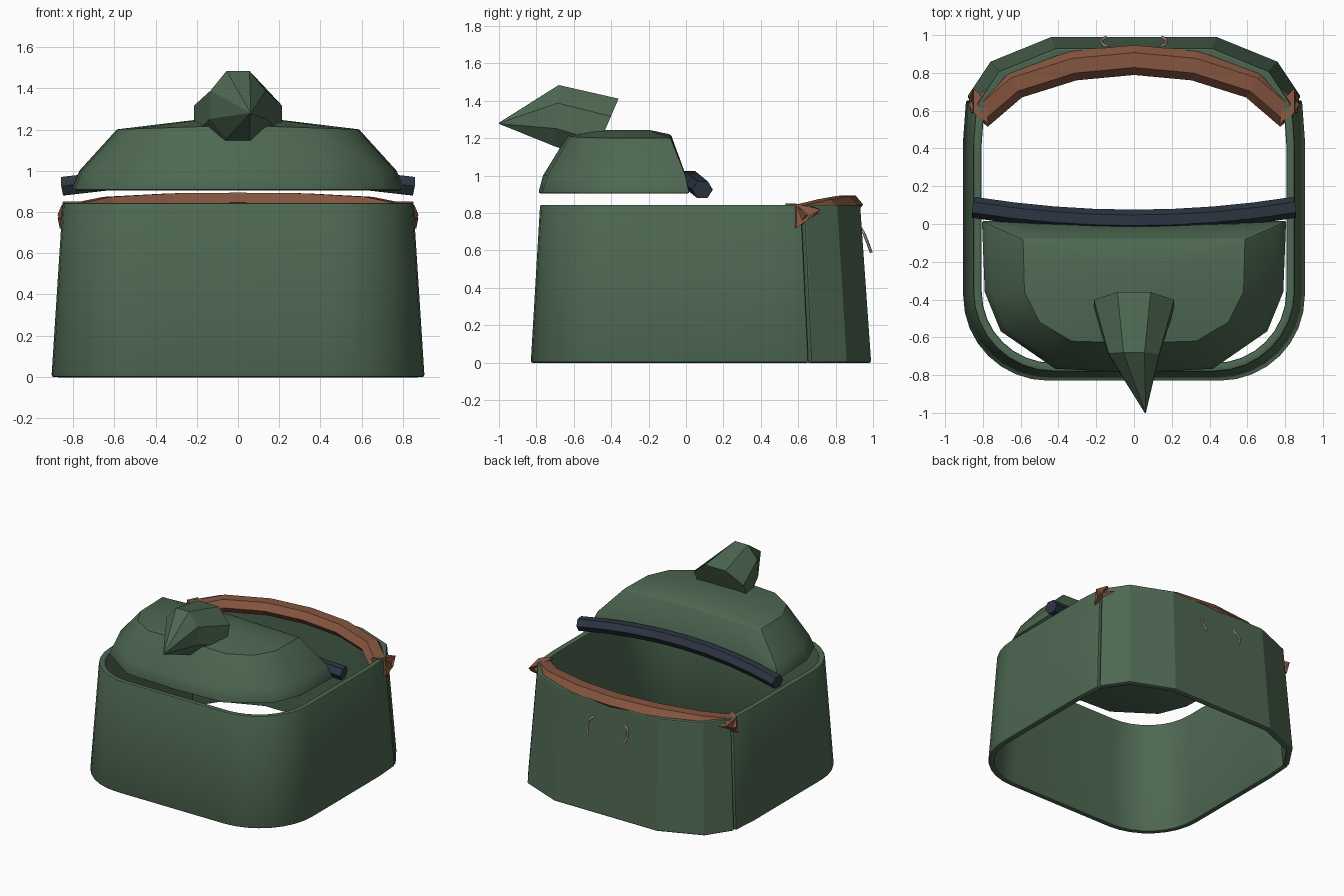
import bpy, bmesh, math
from mathutils import Vector

old = bpy.data.objects.get("Cube")
if old:
    bpy.data.objects.remove(old)


def material(name, rgb):
    m = bpy.data.materials.new(name)
    m.use_nodes = True
    m.diffuse_color = (*rgb, 1)
    bsdf = next(n for n in m.node_tree.nodes if n.type == 'BSDF_PRINCIPLED')
    bsdf.inputs["Base Color"].default_value = (*rgb, 1)
    return m


GREEN = material("olive green", (0.076, 0.138, 0.084))
BROWN = material("leather brown", (0.235, 0.09, 0.05))
NAVY = material("dark navy", (0.027, 0.036, 0.055))
TAN = material("pale tan", (0.62, 0.46, 0.32))


def loft(name, rings, mat, closed=True, caps=True):
    """Skin a list of equal-length point rings."""
    bm = bmesh.new()
    rows = [[bm.verts.new(p) for p in ring] for ring in rings]
    n = len(rows[0])
    for a, b in zip(rows, rows[1:]):
        for i in range(n if closed else n - 1):
            j = (i + 1) % n
            bm.faces.new((a[i], a[j], b[j], b[i]))
    if caps:
        bm.faces.new(rows[0][::-1])
        bm.faces.new(rows[-1])
        bmesh.ops.recalc_face_normals(bm, faces=bm.faces)
    mesh = bpy.data.meshes.new(name)
    bm.to_mesh(mesh)
    bm.free()
    mesh.materials.append(mat)
    obj = bpy.data.objects.new(name, mesh)
    bpy.context.collection.objects.link(obj)
    return obj


def select(obj):
    bpy.ops.object.select_all(action='DESELECT')
    obj.select_set(True)
    bpy.context.view_layer.objects.active = obj


def smooth(obj, degrees):
    select(obj)
    bpy.ops.object.shade_smooth_by_angle(angle=math.radians(degrees))


def mirrored(half):
    """Right-to-left copy of a half outline that may end on the centre line."""
    return half + [(-p[0], *p[1:]) for p in reversed(half) if p[0] > 0]


def wall(name, outline, height, angle):
    """Thin tapering wall standing on an open outline."""
    rings = [[(x * s, y * s, z) for x, y in outline] for s, z in ((1, 0), (0.94, height))]
    obj = loft(name, rings, GREEN, closed=False, caps=False)
    sol = obj.modifiers.new("thickness", 'SOLIDIFY')
    sol.thickness, sol.offset, sol.use_even_offset = 0.045, -1, True
    bev = obj.modifiers.new("soft rim", 'BEVEL')
    bev.width, bev.segments, bev.angle_limit = 0.01, 2, math.radians(60)
    select(obj)
    bpy.ops.object.convert(target='MESH')
    smooth(obj, angle)


def tube(name, path, mat, across, tall, sides=6, turn=0):
    """Sweep an upright elliptical section along a path."""
    pts = [Vector(p) for p in path]
    rings = []
    for i, p in enumerate(pts):
        t = (pts[min(i + 1, len(pts) - 1)] - pts[max(i - 1, 0)]).normalized()
        side = t.cross(Vector((0, 0, 1))).normalized()
        up = side.cross(t)
        angles = [turn + math.tau * k / sides for k in range(sides)]
        rings.append([p + side * across * math.cos(a) + up * tall * math.sin(a) for a in angles])
    return loft(name, rings, mat)


# Front wall: straight sides and rounded front corners
R = 0.45
corner = [(0.905 - R + R * math.cos(a), -0.83 + R - R * math.sin(a))
          for a in (math.pi / 2 * k / 8 for k in range(9))]
half = [(0.89, 0.655), (0.905, 0.45)] + corner
wall("front_wall", mirrored(half)[::-1], 0.845, 30)

# Back wall: faceted panel
half = [(0.44, 0.99), (0.76, 0.86), (0.885, 0.672)]
wall("back_wall", [(x, y) for x, y in half[::-1]][::-1][::-1] and
     ([(-x, y) for x, y in half[::-1]] + half)[::-1], 0.845, 20)

# Domed lid covering the front half
levels = [
    (0.905, [(0, 0), (0.6, 0.015), (0.81, 0.02), (0.795, -0.36), (0.71, -0.57), (0.42, -0.77), (0, -0.79)]),
    (1.0, [(0, -0.01), (0.58, 0), (0.77, 0), (0.755, -0.36), (0.675, -0.55), (0.4, -0.74), (0, -0.765)]),
    (1.2, [(0, -0.08), (0.4, -0.08), (0.59, -0.08), (0.58, -0.36), (0.5, -0.52), (0.33, -0.62), (0, -0.63)]),
    (1.245, [(0, -0.2), (0.15, -0.2), (0.22, -0.2), (0.22, -0.32), (0.2, -0.4), (0.13, -0.45), (0, -0.46)]),
]
rings = []
for z, half in levels:
    other = [(-x, y) for x, y in half[-2:0:-1]]
    # the crown rises gently toward the middle
    rings.append([(x, y, z + (0.02 * (1 - abs(x) / 0.6) if z == 1.2 else 0)) for x, y in half + other])
lid = loft("lid", rings, GREEN)
bev = lid.modifiers.new("soft edges", 'BEVEL')
bev.width, bev.segments, bev.angle_limit = 0.012, 2, math.radians(50)
select(lid)
bpy.ops.object.convert(target='MESH')
smooth(lid, 35)

# Pointed horn on top of the lid
SIDES = 8


def horn_ring(y, z, wide, tall, lean):
    angles = [math.tau * (k + 0.5) / SIDES for k in range(SIDES)]
    return [(wide * math.cos(a), y + lean * math.sin(a), z + tall * math.sin(a)) for a in angles]


loft("horn", [
    horn_ring(-0.43, 1.25, 0.23, 0.175, 0.075),
    horn_ring(-0.69, 1.32, 0.145, 0.178, 0.01),
    [(0.06 + 0.003 * math.cos(math.tau * k / SIDES), -1.0,
      1.28 + 0.003 * math.sin(math.tau * k / SIDES)) for k in range(SIDES)],
], GREEN)

# Curved hinge bar behind the lid
bar = [(x, 0.02 + 0.068 * (x / 0.85) ** 2, 0.98 - 0.055 * (x / 0.85) ** 2)
       for x in (-0.85 + 1.7 * k / 8 for k in range(9))]
tube("hinge_bar", bar, NAVY, 0.056, 0.052)

# Brown band capping the back wall
half = [(0.825, 0.575, 0.785), (0.63, 0.74, 0.825), (0.32, 0.838, 0.842), (0, 0.868, 0.845)]
tube("back_band", mirrored(half), BROWN, 0.079, 0.056)

# Pointed end tabs of the band
for side, label in ((1, "left"), (-1, "right")):
    top = [(0.77, 0.53, 0.85), (0.85, 0.59, 0.85), (0.85, 0.72, 0.82), (0.79, 0.66, 0.84)]
    low = [(0.81, 0.57, 0.72), (0.865, 0.59, 0.72), (0.875, 0.66, 0.77), (0.82, 0.63, 0.75)]
    loft(label + "_band_tab", [[(side * x, y, z) for x, y, z in ring] for ring in (low, top)], BROWN)

# Small bent cords on the back wall
for side, label in ((1, "left"), (-1, "right")):
    cord = [(0.135, 0.935, 0.72), (0.165, 0.952, 0.69), (0.175, 0.968, 0.65), (0.15, 0.99, 0.59)]
    tube(label + "_cord", [(side * x, y, z) for x, y, z in cord], TAN, 0.008, 0.008)
